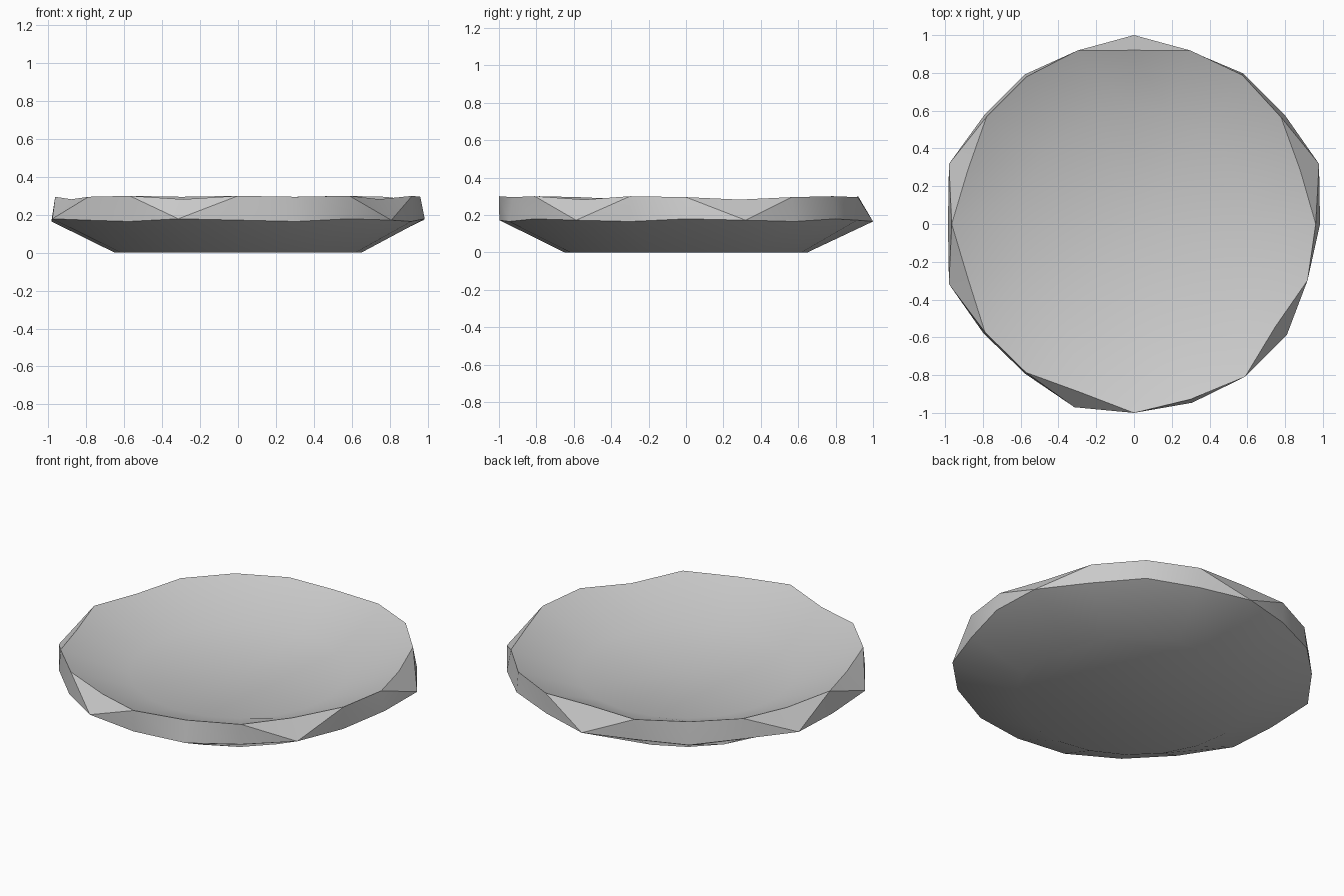
import bpy, bmesh, math

if "Cube" in bpy.data.objects:
    bpy.data.objects.remove(bpy.data.objects["Cube"])

# Shallow chipped dish: 20 sides, listed clockwise from +y
SIDES = 20
mid_r = [1.0, .963, .985, .985, 1.03, .985, .962, 1.0, 1.0, .995,
         .998, 1.02, .98, .985, 1.03, .985, 1.03, .98, .98, .963]
rim_r = [.92, .966, .975, .962, .925, .962, .966, .925, 1.0, .975,
         1.0, .935, .972, .975, .925, .965, .925, .965, .965, .966]
chipped = {0, 4, 7, 11, 14, 16}      # places where the rim is cut back
dips = {4, 7, 11, 14, 16}            # places where the rim is also lower


def ring(bm, radii, heights):
    verts = []
    for k in range(SIDES):
        a = 2 * math.pi * k / SIDES
        verts.append(bm.verts.new((radii[k] * math.sin(a), radii[k] * math.cos(a), heights[k])))
    return verts


def bridge(bm, lower, upper, tri=False):
    for k in range(SIDES):
        n = (k + 1) % SIDES
        a, b, c, d = lower[k], lower[n], upper[n], upper[k]
        if not tri:
            bm.faces.new((a, b, c, d))
        elif n in chipped:
            bm.faces.new((a, b, d))
            bm.faces.new((b, c, d))
        else:
            bm.faces.new((a, b, c))
            bm.faces.new((a, c, d))


bm = bmesh.new()
base = ring(bm, [.65] * SIDES, [0] * SIDES)
mid = ring(bm, mid_r, [.165 + .007 * (k % 3) for k in range(SIDES)])
rim = ring(bm, rim_r, [.282 if k in dips else .30 if k % 2 == 0 else .295 for k in range(SIDES)])
floor = ring(bm, [.6] * SIDES, [.15] * SIDES)

# Underside, chipped outer band, hollow interior
bm.faces.new(base)
bridge(bm, base, mid)
bridge(bm, mid, rim, tri=True)
bridge(bm, rim, floor)

# Gently sunken centre of the hollow
centre = bm.verts.new((0, 0, .14))
for k in range(SIDES):
    bm.faces.new((floor[k], floor[(k + 1) % SIDES], centre))

bmesh.ops.recalc_face_normals(bm, faces=bm.faces)
mesh = bpy.data.meshes.new("dish")
bm.to_mesh(mesh)
bm.free()
dish = bpy.data.objects.new("dish", mesh)
bpy.context.collection.objects.link(dish)
bpy.context.view_layer.objects.active = dish
dish.select_set(True)
bpy.ops.object.shade_smooth_by_angle(angle=math.radians(35))
